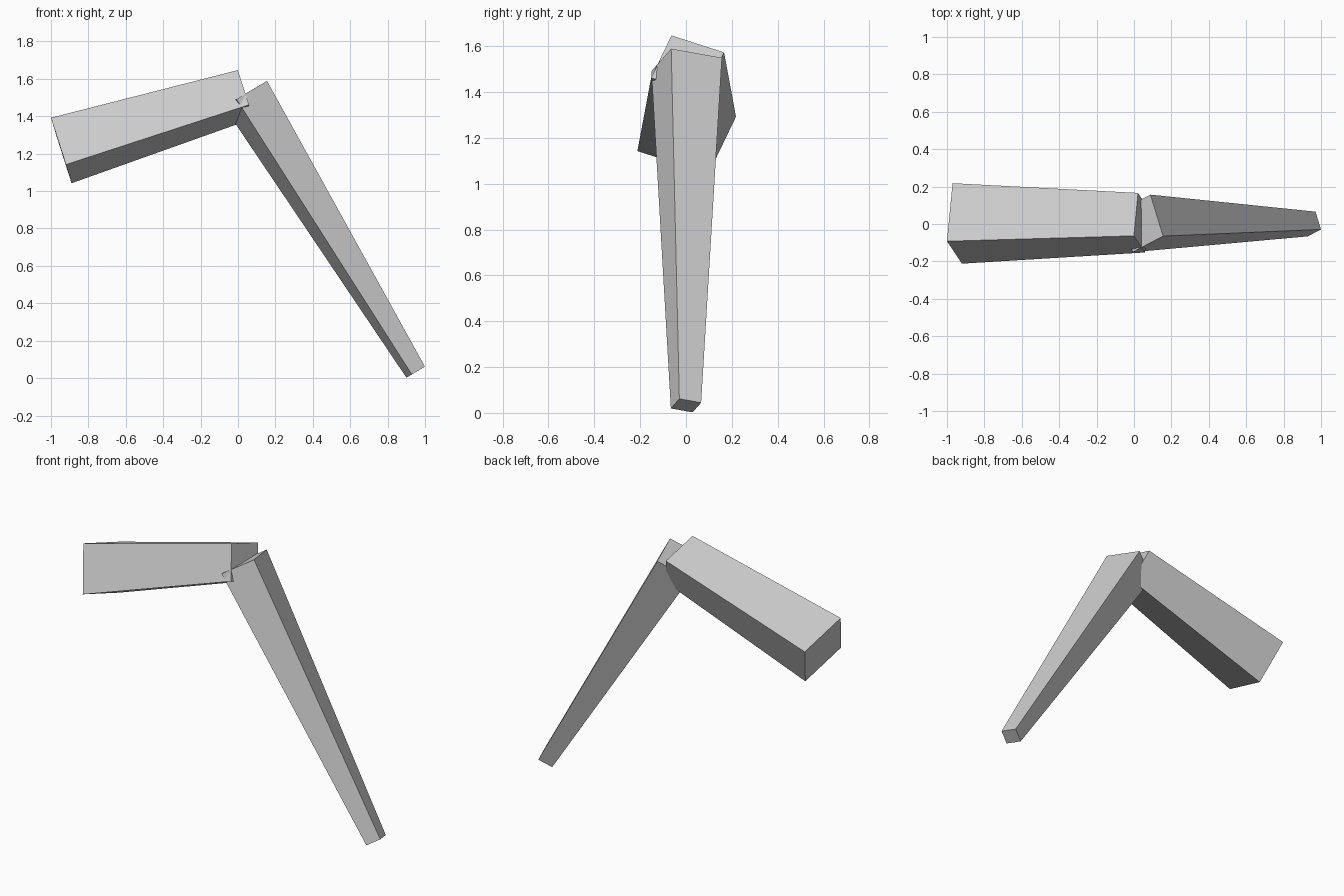
import bpy, bmesh
from mathutils import Vector

cube = bpy.data.objects.get("Cube")
if cube:
    bpy.data.objects.remove(cube, do_unlink=True)

# One plain grey for the whole model
grey = bpy.data.materials.new("plain grey")
grey.use_nodes = True
colour = (0.6, 0.6, 0.6, 1)
grey.diffuse_color = colour
grey.node_tree.nodes["Principled BSDF"].inputs["Base Color"].default_value = colour


def tapered_beam(name, start, end, side, depth, taper):
    """Four-sided beam between two end centres; side and depth span the end
    section, which is scaled by taper at the start."""
    bm = bmesh.new()
    bmesh.ops.create_cube(bm, size=1)
    start, end, side, depth = map(Vector, (start, end, side, depth))
    for v in bm.verts:
        centre, scale = (end, 1) if v.co.z > 0 else (start, taper)
        v.co = centre + (side * v.co.x + depth * v.co.y) * scale
    bmesh.ops.recalc_face_normals(bm, faces=bm.faces)
    mesh = bpy.data.meshes.new(name)
    bm.to_mesh(mesh)
    bm.free()
    mesh.materials.append(grey)
    obj = bpy.data.objects.new(name, mesh)
    bpy.context.collection.objects.link(obj)


# Thick upper segment, from the joint out to its wide end
tapered_beam("upper_segment", (0.04, 0.007, 1.517), (-0.945, 0.003, 1.217),
             (0.08, -0.12, -0.25), (0.03, 0.31, -0.10), 0.74)

# Slim lower segment, from the joint down to its narrow foot
tapered_beam("lower_segment", (0.04, 0.003, 1.52), (0.95, 0, 0.032),
             (-0.07, -0.037, -0.042), (-0.029, 0.095, -0.017), 2.33)
